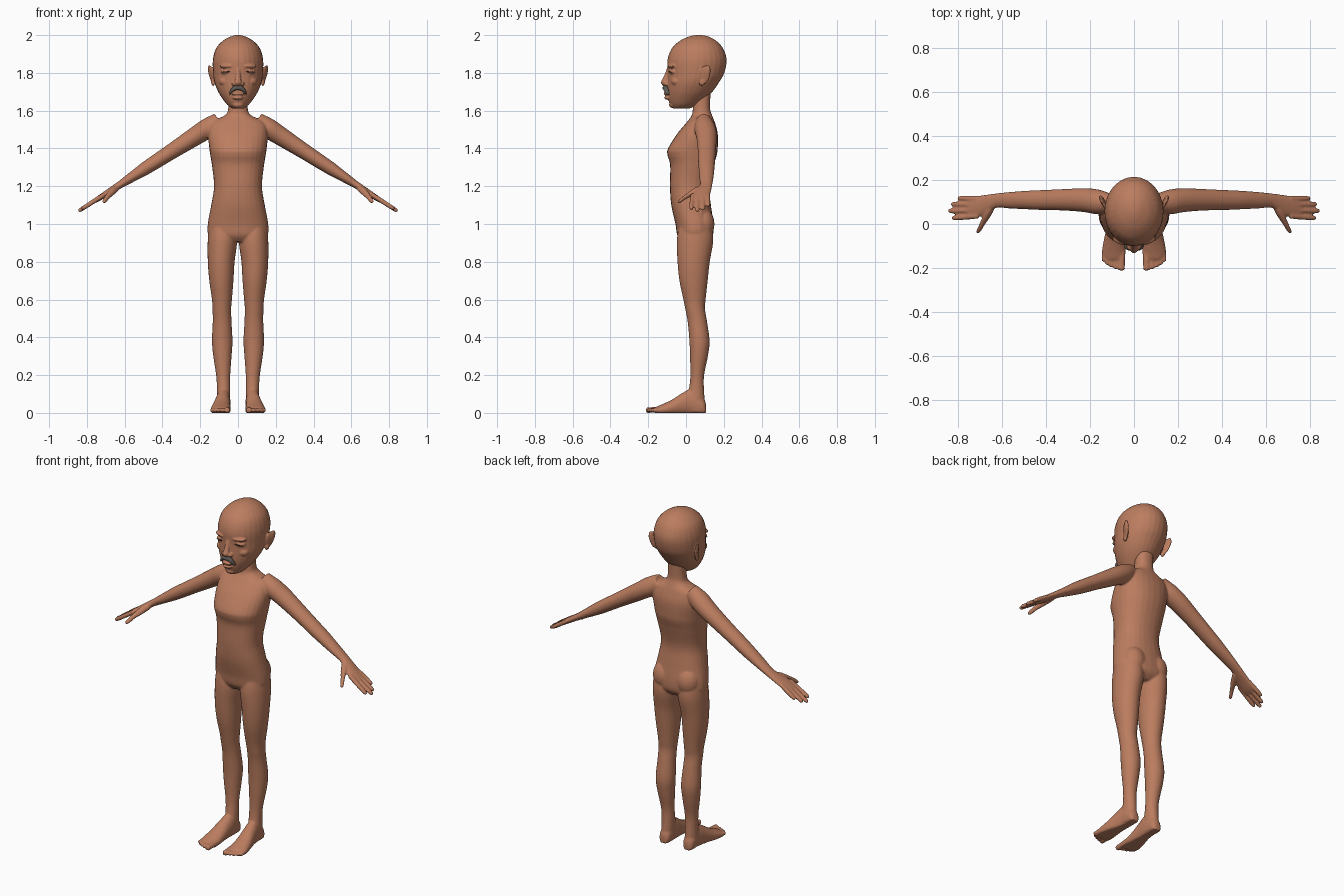
import bpy, bmesh, math
from mathutils import Vector, Matrix

X, Y, Z = Vector((1, 0, 0)), Vector((0, 1, 0)), Vector((0, 0, 1))


def material(name, rgb):
    m = bpy.data.materials.new(name)
    m.diffuse_color = (*rgb, 1)
    return m


SKIN = material("brown skin", (0.50, 0.205, 0.115))
GREY = material("grey hair", (0.11, 0.10, 0.09))
DARK = material("dark eye", (0.03, 0.02, 0.018))


def spline(rows, sub):
    """Catmull-Rom resampling of rows of numbers."""
    out = []
    for i in range(len(rows) - 1):
        p = [rows[max(i - 1, 0)], rows[i], rows[i + 1], rows[min(i + 2, len(rows) - 1)]]
        for k in range(sub):
            t = k / sub
            out.append([b + 0.5 * t * (c - a + t * (2*a - 5*b + 4*c - d + t * (3*(b - c) + d - a)))
                        for a, b, c, d in zip(*p)])
    return out + [list(rows[-1])]


def tube(bm, rows, u, v, n=28, sub=5, power=2.0, floor=None):
    """Closed loft through (x, y, z, half_u, half_v) rows."""
    rings = []
    for x, y, z, a, b in spline(rows, sub):
        ring = []
        for k in range(n):
            t = 2 * math.pi * k / n
            c, s = math.cos(t), math.sin(t)
            co = Vector((x, y, z)) \
                + u * (max(a, .001) * math.copysign(abs(c) ** (2 / power), c)) \
                + v * (max(b, .001) * math.copysign(abs(s) ** (2 / power), s))
            if floor is not None:
                co.z = max(co.z, floor)
            ring.append(bm.verts.new(co))
        rings.append(ring)
    for r, q in zip(rings, rings[1:]):
        for k in range(n):
            bm.faces.new((r[k], r[(k + 1) % n], q[(k + 1) % n], q[k]))
    bm.faces.new(rings[0])
    bm.faces.new(rings[-1])


def upright(bm, rows, s=1, power=2.0):
    """Loft of level sections given as (z, x0, x1, y0, y1)."""
    tube(bm, [(s * (a + b) / 2, (c + d) / 2, z, (b - a) / 2, (d - c) / 2)
              for z, a, b, c, d in rows], X, Y, power=power)


def blob(bm, loc, size, rot=(0, 0, 0)):
    m = Matrix.Translation(loc)
    for angle, axis in zip(rot, "XYZ"):
        m = m @ Matrix.Rotation(angle, 4, axis)
    bmesh.ops.create_uvsphere(bm, u_segments=20, v_segments=12, radius=1,
                              matrix=m @ Matrix.Diagonal((*size, 1)))


def finish(name, bm, mat, voxel=None, smooth=4):
    bmesh.ops.recalc_face_normals(bm, faces=bm.faces)
    for f in bm.faces:
        f.smooth = True
    me = bpy.data.meshes.new(name)
    bm.to_mesh(me)
    bm.free()
    me.materials.append(mat)
    ob = bpy.data.objects.new(name, me)
    bpy.context.collection.objects.link(ob)
    if voxel:  # fuse the overlapping volumes into one skin
        r = ob.modifiers.new("fuse", 'REMESH')
        r.mode, r.voxel_size, r.use_smooth_shade = 'VOXEL', voxel, True
        sm = ob.modifiers.new("soften", 'SMOOTH')
        sm.factor, sm.iterations = 0.5, smooth
    return ob


# ---- body: torso and neck
body = bmesh.new()
upright(body, [(z, -w, w, f, b) for z, w, f, b in (
    (1.70, .05, .04, .13), (1.61, .052, .036, .128), (1.575, .07, .03, .138),
    (1.54, .14, .005, .152), (1.48, .158, -.045, .168), (1.40, .152, -.095, .168),
    (1.365, .147, -.098, .163), (1.31, .138, -.084, .147), (1.20, .127, -.085, .123),
    (1.10, .142, -.078, .132), (1.00, .160, -.056, .146), (.94, .155, -.046, .142),
    (.905, .10, -.02, .11))], power=2.25)


def arm_z(x):
    return 1.43 - .645 * (x - .28)


for s in (1, -1):
    # legs and buttocks
    upright(body, [
        (1.02, .02, .15, -.03, .13), (.92, .004, .160, -.048, .145), (.80, .018, .160, -.045, .126),
        (.70, .024, .152, -.035, .115), (.60, .032, .138, -.014, .104), (.55, .036, .135, -.004, .101),
        (.48, .034, .134, .009, .112), (.38, .029, .138, .018, .125), (.30, .034, .131, .021, .116),
        (.20, .041, .116, .023, .096), (.13, .041, .112, .016, .095), (.06, .042, .113, .0, .10),
        (.01, .046, .110, .0, .10)], s)
    blob(body, (s * .075, .085, 1.0), (.07, .066, .085))
    # foot: sections from heel to ball, then five toes
    tube(body, [(s * x, y, z / 2 - .008, w, z / 2 + .008) for x, y, w, z in (
        (.078, .107, .015, .045), (.078, .09, .032, .08), (.078, .03, .038, .125),
        (.083, -.02, .042, .105), (.089, -.075, .049, .07), (.092, -.125, .054, .046),
        (.092, -.155, .050, .034), (.092, -.165, .044, .028))], X, Z, floor=0)
    for x, tip, r in ((.057, -.212, .0155), (.083, -.205, .011), (.104, -.197, .0105),
                      (.122, -.187, .010), (.138, -.172, .0095)):
        tube(body, [(s * (x - .002), -.12, .02, r, r), (s * x, tip + .022, .015, r, r),
                    (s * x, tip + .006, .014, r, r), (s * x, tip, .014, r * .5, r * .5)],
             X, Z, n=14, floor=0)
    # arm, palm, fingers and thumb, all along one sloping line
    across = Vector((s * .545, 0, .84))
    tube(body, [(s * x, y, arm_z(x), w, t) for x, y, w, t in (
        (.10, .095, .04, .045), (.16, .10, .056, .053), (.22, .108, .055, .050),
        (.28, .11, .051, .046), (.36, .11, .047, .041), (.43, .109, .045, .038),
        (.49, .109, .042, .035), (.56, .108, .038, .027), (.62, .107, .033, .020),
        (.655, .098, .038, .018), (.70, .082, .048, .016), (.74, .076, .050, .014),
        (.76, .075, .046, .010))], Y, across)
    for y0, y1, tip in ((.116, .117, .802), (.089, .090, .832), (.062, .060, .845), (.036, .028, .828)):
        tube(body, [(s * x, y, arm_z(x) + .002, r, r) for x, y, r in (
            (.71, y0, .012), (.76, (y0 + y1) / 2, .0125), (tip - .02, y1, .0115),
            (tip - .005, y1, .0095), (tip, y1, .005))], Y, across, n=14)
    tube(body, [(s * x, y, z, r, r) for x, y, z, r in (
        (.645, .085, 1.19, .018), (.665, .045, 1.172, .019), (.69, .0, 1.145, .014),
        (.706, -.03, 1.123, .012), (.711, -.042, 1.116, .006))], X, Z, n=14)
finish("body", body, SKIN, .0052, 5)

# ---- head: skull and jaw
head = bmesh.new()
upright(head, [(z, -w, w, f, b) for z, w, f, b in (
    (2.0, .015, .05, .085), (1.992, .04, .015, .12), (1.97, .08, -.032, .160),
    (1.93, .116, -.075, .196), (1.87, .133, -.098, .215), (1.80, .132, -.098, .203),
    (1.75, .125, -.099, .175), (1.70, .105, -.099, .14), (1.66, .08, -.094, .10),
    (1.63, .056, -.084, .06), (1.612, .032, -.07, .02))])
# nose bridge, tip and nostrils, lips and chin
tube(head, [(0, -.085, 1.835, .012, .012), (0, -.096, 1.80, .013, .014), (0, -.105, 1.77, .016, .018),
            (0, -.112, 1.748, .019, .021), (0, -.108, 1.73, .012, .012)], X, Y, n=16)
blob(head, (0, -.097, 1.69), (.034, .022, .010))
blob(head, (0, -.095, 1.668), (.029, .021, .010))
blob(head, (0, -.070, 1.632), (.030, .020, .018))
for s in (1, -1):
    blob(head, (s * .02, -.102, 1.742), (.014, .017, .012))
    blob(head, (s * .058, -.076, 1.836), (.042, .018, .011), (0, 0, s * .3))   # brow
    blob(head, (s * .063, -.071, 1.806), (.030, .017, .014), (0, 0, s * .3))   # eyelid
    blob(head, (s * .07, -.052, 1.755), (.032, .026, .024), (0, 0, s * .4))    # cheekbone
    # ear: flat shell with a raised rim
    tilt = (-.2, s * .2, -s * .3)
    blob(head, (s * .139, .098, 1.79), (.009, .031, .052), tilt)
    blob(head, (s * .146, .110, 1.803), (.010, .020, .040), tilt)
    blob(head, (s * .133, .084, 1.748), (.009, .014, .018), tilt)
finish("head", head, SKIN, .004, 4)

# ---- narrow dark eyes
eyes = bmesh.new()
for s in (1, -1):
    blob(eyes, (s * .064, -.0835, 1.805), (.025, .006, .0035), (0, s * .08, s * .35))
finish("eyes", eyes, DARK)

# ---- drooping moustache
hair = bmesh.new()
tube(hair, [(-.046, -.094, 1.688, .006, .006), (-.036, -.103, 1.704, .012, .013),
            (-.018, -.109, 1.719, .013, .014), (0, -.112, 1.720, .012, .011),
            (.018, -.109, 1.719, .013, .014), (.036, -.103, 1.704, .012, .013),
            (.046, -.094, 1.688, .006, .006)], Y, Z, n=16)
finish("moustache", hair, GREY)
